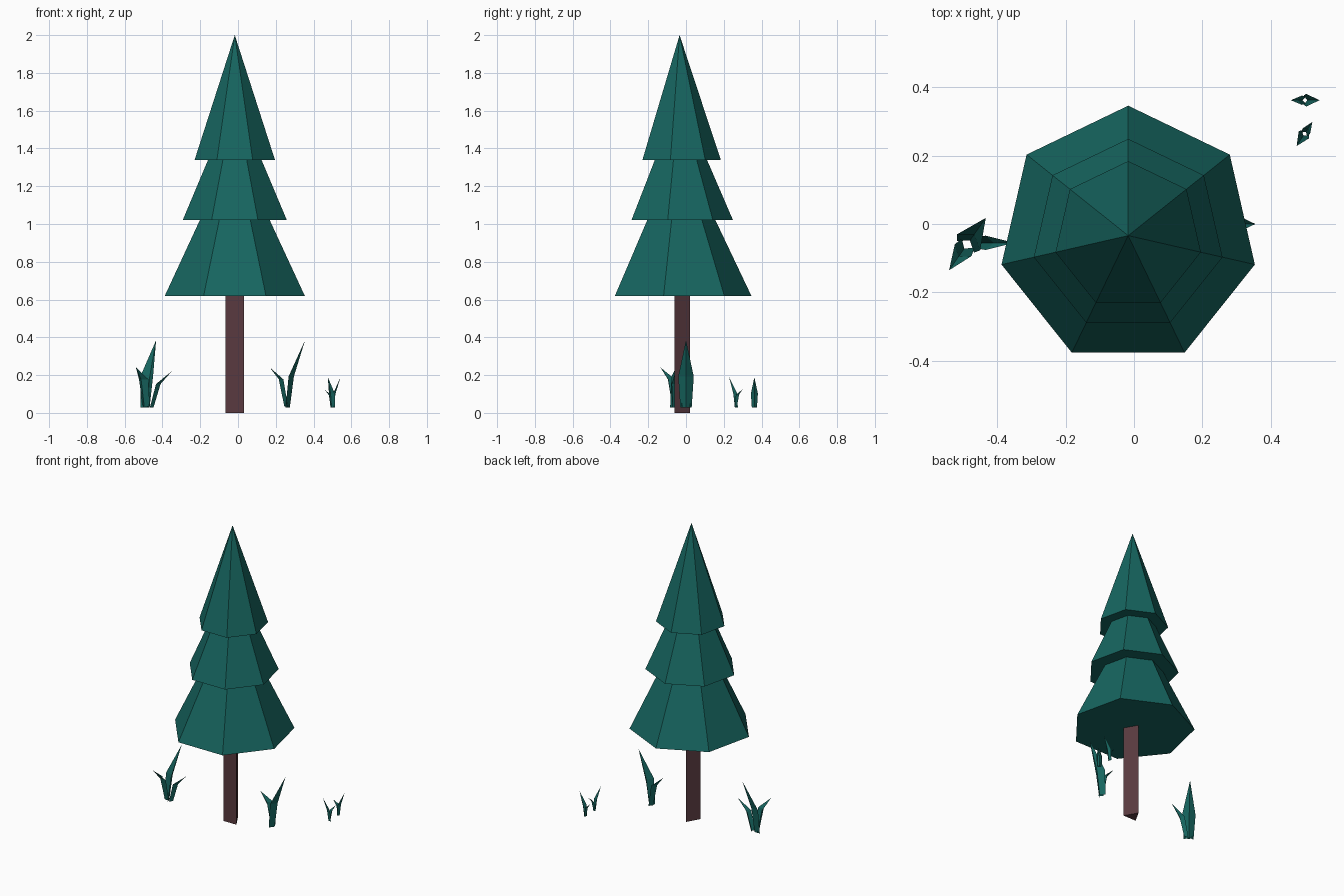
import bpy, bmesh
from math import sin, cos, pi, radians
from mathutils import Vector, Matrix

if "Cube" in bpy.data.objects:
    bpy.data.objects.remove(bpy.data.objects["Cube"])


def material(name, rgb):
    m = bpy.data.materials.new(name)
    m.diffuse_color = (*rgb, 1)
    m.use_nodes = True
    m.node_tree.nodes["Principled BSDF"].inputs["Base Color"].default_value = m.diffuse_color
    return m


green = material("needle_green", (0.008, 0.13, 0.115))
brown = material("bark_brown", (0.10, 0.042, 0.05))
AXIS = Vector((-0.017, -0.034, 0))


def finish(name, bm, mat):
    me = bpy.data.meshes.new(name)
    bm.to_mesh(me)
    bm.free()
    me.materials.append(mat)
    ob = bpy.data.objects.new(name, me)
    bpy.context.collection.objects.link(ob)
    return ob


def tapered(name, sides, rings, mat):
    """Low-poly solid from (radius, z) rings, one corner pointing to +y."""
    bm = bmesh.new()
    loops = []
    for r, z in rings:
        n = sides if r > 0 else 1
        loops.append([bm.verts.new(AXIS + Vector((r * cos(pi / 2 + 2 * pi * i / sides),
                                                  r * sin(pi / 2 + 2 * pi * i / sides), z)))
                      for i in range(n)])
    for a, b in zip(loops, loops[1:]):
        for i in range(sides):
            j = (i + 1) % sides
            bm.faces.new((a[i], a[j], b[0]) if len(b) == 1 else (a[i], a[j], b[j], b[i]))
    for loop in (loops[0], loops[-1]):
        if len(loop) > 1:
            bm.faces.new(loop)
    bmesh.ops.recalc_face_normals(bm, faces=bm.faces[:])
    return finish(name, bm, mat)


# Trunk and stacked skirts of foliage
tapered("trunk", 3, [(0.056, 0), (0.056, 0.62)], brown)
tapered("foliage", 7, [(0.38, 0.62), (0.19, 1.02), (0.283, 1.02),
                       (0.145, 1.34), (0.218, 1.34), (0, 2.0)], green)


def blade(bm, mat, path, base_w, mid_w, fold):
    """Creased leaf leaning to local +x; path holds base, bend and tip as (x, z)."""
    rows = []
    for (x, z), w, f in zip(path[:2], (base_w, mid_w), (fold * 0.8, fold)):
        rows.append([bm.verts.new(mat @ Vector(p)) for p in
                     ((x - f / 2, -w / 2, z), (x + f / 2, 0, z), (x - f / 2, w / 2, z))])
    tip = bm.verts.new(mat @ Vector((path[2][0], 0, path[2][1])))
    for i in range(2):
        bm.faces.new((rows[0][i], rows[0][i + 1], rows[1][i + 1], rows[1][i]))
        bm.faces.new((rows[1][i], rows[1][i + 1], tip))


TALL = [(0.003, 0), (0.022, 0.165), (0.095, 0.357)]
SHORT = [(0.005, 0.005), (0.032, 0.15), (0.092, 0.213)]


def place(x, y, angle, scale):
    return (Matrix.Translation((x, y, 0.028)) @ Matrix.Rotation(radians(angle), 4, 'Z')
            @ Matrix.Scale(scale, 4))


# Grass tufts: a tall and a short blade leaning apart
for name, x, y, angle, scale in (("left_grass", -0.488, -0.06, 55, 1),
                                 ("right_grass", 0.26, 0, 0, 1),
                                 ("small_grass_back", 0.5, 0.362, 0, 0.45),
                                 ("small_grass_front", 0.499, 0.264, 237, 0.45)):
    bm = bmesh.new()
    blade(bm, place(x, y, angle, scale), TALL, 0.06, 0.082, 0.028)
    blade(bm, place(x, y, angle + 180, scale), SHORT, 0.045, 0.06, 0.024)
    finish(name, bm, green)

# Extra single blade beside the left tuft
bm = bmesh.new()
blade(bm, place(-0.457, -0.055, 0, 1), [(0, 0), (0.035, 0.125), (0.107, 0.193)], 0.03, 0.042, 0.024)
finish("left_grass_single", bm, green)
